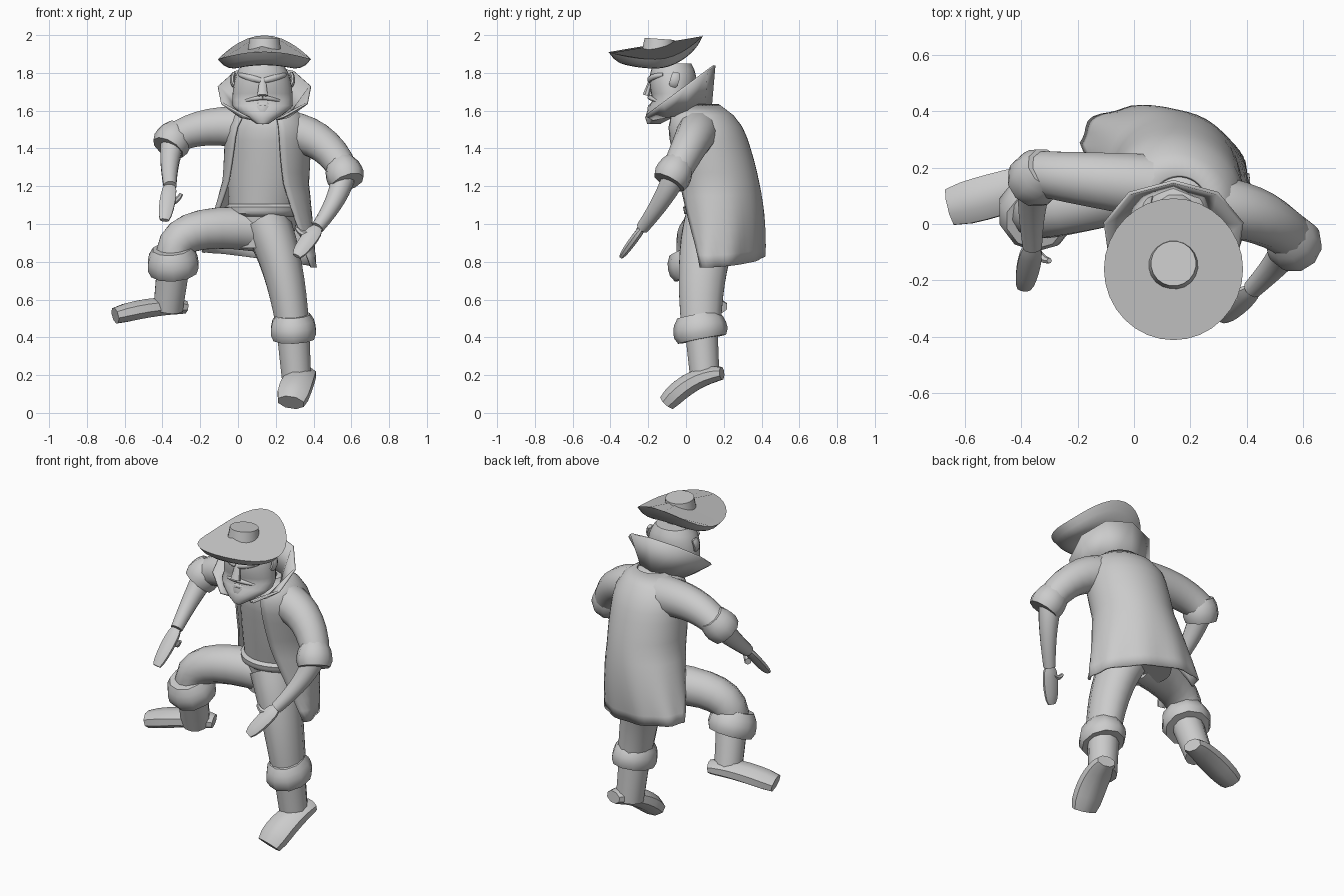
import bpy, bmesh
from math import sin, cos, pi, radians
from mathutils import Vector

if "Cube" in bpy.data.objects:
    bpy.data.objects.remove(bpy.data.objects["Cube"], do_unlink=True)

grey = bpy.data.materials.new("plain_grey")
grey.use_nodes = True
grey.diffuse_color = (.6, .6, .6, 1)
grey.node_tree.nodes["Principled BSDF"].inputs["Base Color"].default_value = grey.diffuse_color

ACROSS, DEPTH = Vector((1, 0, 0)), Vector((0, 1, 0))
BODY_TURN = radians(-20)


def loft(name, rings, closed=True, caps=True, thickness=0, sharp_angle=45):
    """Skin a list of equal-length rings of points."""
    bm = bmesh.new()
    rows = [[bm.verts.new(point) for point in ring] for ring in rings]
    count = len(rows[0])
    for lower, upper in zip(rows, rows[1:]):
        for i in range(count if closed else count - 1):
            j = (i + 1) % count
            bm.faces.new((lower[i], lower[j], upper[j], upper[i]))
    if caps and closed:
        bm.faces.new(rows[0])
        bm.faces.new(rows[-1])
    bmesh.ops.recalc_face_normals(bm, faces=bm.faces)
    mesh = bpy.data.meshes.new(name)
    bm.to_mesh(mesh)
    bm.free()
    mesh.materials.append(grey)
    part = bpy.data.objects.new(name, mesh)
    bpy.context.collection.objects.link(part)
    if thickness:
        solid = part.modifiers.new("thickness", "SOLIDIFY")
        solid.thickness, solid.offset = thickness, 0
    bpy.ops.object.select_all(action="DESELECT")
    part.select_set(True)
    bpy.context.view_layer.objects.active = part
    bpy.ops.object.shade_smooth_by_angle(angle=radians(sharp_angle))


def along(joints, t):
    """Point on the smooth curve steered by the joints."""
    points = [Vector(joint) for joint in joints]
    while len(points) > 1:
        points = [a.lerp(b, t) for a, b in zip(points, points[1:])]
    return points[0]


def limb(name, joints, start, end, side=ACROSS, flat=1, bulge=0, sides=12, steps=8):
    """Tapered tube along a curve, with an oval section and optional bulge."""
    rings = []
    for step in range(steps + 1):
        t = step / steps
        before, after = max(t - .05, 0), min(t + .05, 1)
        heading = (along(joints, after) - along(joints, before)).normalized()
        u = (side - heading * side.dot(heading)).normalized()
        v = heading.cross(u) * flat
        radius = (start + (end - start) * t) * (1 + bulge * abs(sin(pi * t)) ** .5)
        turns = [2 * pi * (k + .5) / sides for k in range(sides)]
        rings.append([along(joints, t) + (u * cos(a) + v * sin(a)) * radius for a in turns])
    loft(name, rings)


def cuff(name, top, bottom, radius, side=ACROSS, flat=1):
    """Turned-back band, a little wider at its lower edge."""
    limb(name, (top, bottom), radius * .75, radius * .9, side, flat, .2, 10, 4)


def oval(center, width, depth, gap=0, count=24, fold=0, turn=0, tilt=0, lean=0):
    """Level, tilted or leaning ring; a gap leaves its front open."""
    x, y, z = center
    ring = []
    for i in range(count):
        a = gap - pi / 2 + 2 * (pi - gap) * i / (count - 1 if gap else count)
        pleat = 1 + fold * cos(9 * a)
        u, v = width * pleat * cos(a), depth * pleat * sin(a)
        ring.append((x + u * cos(turn) - v * sin(turn), y + u * sin(turn) + v * cos(turn),
                     z + tilt * sin(a) + lean * cos(a)))
    return ring


def body(t, grow=0, flare=0, gap=0, fold=0, lean=0):
    """Torso section, from the neck at 0 to the coat hem at 1."""
    shoulder = min(1, 6 * t) ** .5
    center = (.16 - .05 * t * t, .07 + .14 * sin(pi * t / 2), 1.63 - .82 * t)
    width = .1 + .125 * shoulder + flare * max(0, t - .5) + grow
    depth = .1 + .08 * shoulder + .03 * sin(pi * t) + grow
    return oval(center, width, depth, gap, 32, fold, BODY_TURN, 0, lean)


# Torso: vest and hips, belt, open coat with a pleated hem
loft("vest_and_hips", [body(i / 13, -.02, -.1) for i in range(13)])
loft("belt", [body(.64 + .02 * i, -.02 if i in (0, 4) else 0, -.1) for i in range(5)])
loft("coat", [body(t, 0, .17, .55 + .85 * t * t, .03 * t ** 4, -.04 * t * t)
              for t in [i / 14 for i in range(15)]], closed=False, thickness=.012)

# Flared collar, open at the front
loft("collar", [oval((.14, -.03, 1.58), .14, .16, .45, 9, tilt=.03),
                oval((.14, -.04, 1.7), .25, .19, .45, 9, tilt=.14)],
     closed=False, thickness=.012, sharp_angle=30)

# Neck and head, narrowing to a pointed chin
limb("neck", [(.15, .05, 1.55), (.14, -.05, 1.7)], .09, .1)
head = []
for i in range(11):
    t = i / 10
    crown = 1 - .35 * t ** 5
    head.append(oval((.13, -.17 + .1 * min(1, 2.5 * t), 1.53 + .32 * t),
                     .16 * min(1, .2 + 3 * t) * crown, (.035 + .115 * t ** .5) * crown))
loft("head", head)

# Face, placed from a point between nose and lips
face = Vector((.13, -.18, 1.68))


def feature(name, spots, start, end, **shape):
    limb(name, [face + Vector(spot) for spot in spots], start, end, sides=8, **shape)


feature("nose", [(0, 0, .1), (0, -.03, 0)], .015, .03, flat=.7)
feature("goatee", [(0, 0, -.06), (0, -.02, -.1), (0, 0, -.15)], .04, .01, flat=.6)
feature("lower_lip", [(-.05, .01, -.05), (0, -.01, -.05), (.05, .01, -.05)],
        .01, .01, side=DEPTH, bulge=.3)
for s, label in ((1, "left"), (-1, "right")):
    feature(label + "_brow", [(s * .01, -.01, .08), (s * .09, -.01, .1), (s * .12, .06, .11)],
            .015, .01, side=DEPTH, bulge=.3)
    feature(label + "_moustache", [(0, -.01, -.01), (s * .08, 0, -.02), (s * .12, .06, -.04)],
            .014, .004, side=DEPTH)
    feature(label + "_ear", [(s * .15, .11, .05), (s * .17, .12, .08), (s * .15, .13, .12)],
            .01, .01, flat=2, bulge=.3)

# Hat: brim swept up at front and back, dipping at the sides
brim = []
for i in range(7):
    t = i / 6
    ring = []
    for x, y, s in oval((.14, -.16, 0), .08 + .16 * t, .08 + .165 * t, count=32, tilt=1):
        lift = (.125 if s > 0 else .04) * s * s * t + .06 * t ** 3
        ring.append((x, y, 1.86 - .1 * t * (1 - t / 2) + lift))
    brim.append(ring)
loft("hat_brim", brim, thickness=.014, sharp_angle=60)
limb("hat_crown", [(.14, -.15, 1.84), (.14, -.14, 1.98)], .1, .08, sides=20)

# Right arm, held out with the forearm hanging
elbow, wrist = (-.34, .18, 1.45), (-.36, -.08, 1.2)
limb("right_sleeve", [(.1, .13, 1.5), (-.18, .16, 1.55), elbow], .12, .08, DEPTH)
cuff("right_sleeve_cuff", (-.31, .2, 1.5), (-.37, .14, 1.4), .1, DEPTH)
limb("right_forearm", [elbow, (-.37, .1, 1.35), wrist], .07, .035)
limb("right_hand", [wrist, (-.39, -.23, 1.02)], .03, .025, flat=.5, bulge=.6, sides=8)
limb("right_thumb", [(-.35, -.1, 1.12), (-.32, -.13, 1.12), (-.3, -.13, 1.16)],
     .02, .01, DEPTH, sides=6)

# Left arm, bent in toward the hip
elbow, wrist = (.56, -.05, 1.28), (.42, -.23, .98)
limb("left_sleeve", [(.2, .07, 1.49), (.45, .06, 1.5), elbow], .12, .08, DEPTH)
cuff("left_sleeve_cuff", (.54, -.03, 1.33), (.58, -.09, 1.22), .1, DEPTH)
limb("left_forearm", [elbow, (.55, -.1, 1.15), wrist], .07, .035)
limb("left_hand", [wrist, (.31, -.34, .83)], .03, .025, flat=.5, bulge=.7, sides=8)
limb("left_thumb", [(.38, -.25, .95), (.33, -.26, .94), (.31, -.25, .98)],
     .02, .01, DEPTH, sides=6)

# Right leg, raised to the side
knee = (-.34, .04, .8)
limb("right_thigh", [(.1, .15, .97), (-.38, .03, 1.02), knee], .12, .09, DEPTH)
cuff("right_knee_cuff", (-.35, .01, .87), (-.34, .06, .74), .14)
limb("right_boot_shaft", [knee, (-.37, .12, .55)], .09, .08)
limb("right_boot_foot", [(-.28, .17, .56), (-.42, .12, .58), (-.65, .06, .515)],
     .055, .07, DEPTH, .65, .3, 8)

# Left leg, standing on the toe
knee = (.29, .08, .45)
limb("left_thigh", [(.15, .14, 1), (.25, .07, .8), knee], .13, .09, flat=1.2)
cuff("left_knee_cuff", (.29, .06, .52), (.295, .085, .39), .125, flat=1.15)
limb("left_boot_shaft", [knee, (.31, .1, .18)], .09, .08)
limb("left_boot_foot", [(.36, .19, .21), (.32, .03, .2), (.28, -.1, .055)],
     .055, .075, flat=.65, bulge=.35, sides=8)
